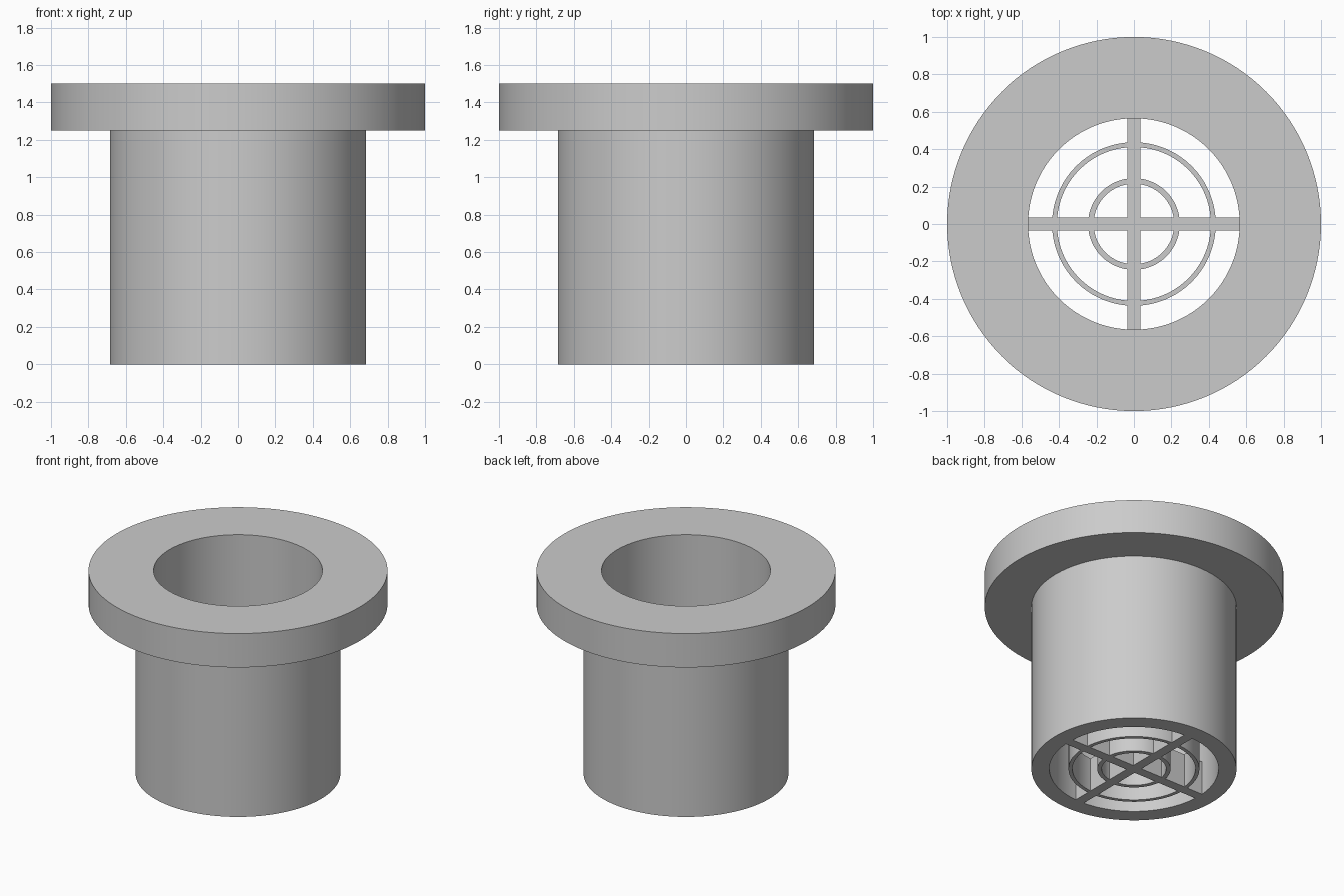
import bpy, bmesh, math

cube = bpy.data.objects.get("Cube")
if cube:
    bpy.data.objects.remove(cube, do_unlink=True)

SEGMENTS = 128
HOLE = 0.565          # bore radius
GRATE_H = 0.25        # depth of the strainer grate

grey = bpy.data.materials.new("light grey")
grey.use_nodes = True
grey.diffuse_color = (0.6, 0.6, 0.6, 1)
grey.node_tree.nodes["Principled BSDF"].inputs["Base Color"].default_value = (0.6, 0.6, 0.6, 1)


def finish(name, bm):
    """Turn a bmesh into a smooth-by-angle object with the grey material."""
    bmesh.ops.recalc_face_normals(bm, faces=bm.faces)
    mesh = bpy.data.meshes.new(name)
    bm.to_mesh(mesh)
    bm.free()
    mesh.materials.append(grey)
    obj = bpy.data.objects.new(name, mesh)
    bpy.context.collection.objects.link(obj)
    shade(obj)
    return obj


def shade(obj):
    bpy.ops.object.select_all(action='DESELECT')
    obj.select_set(True)
    bpy.context.view_layer.objects.active = obj
    bpy.ops.object.shade_smooth_by_angle(angle=math.radians(30))


def lathe(name, profile):
    """Revolve a closed (radius, z) profile around the z axis."""
    bm = bmesh.new()
    verts = [bm.verts.new((r, 0, z)) for r, z in profile]
    edges = [bm.edges.new((v, verts[i - 1])) for i, v in enumerate(verts)]
    bmesh.ops.spin(bm, geom=verts + edges, cent=(0, 0, 0), axis=(0, 0, 1),
                   angle=math.tau, steps=SEGMENTS, use_merge=True)
    bmesh.ops.remove_doubles(bm, verts=bm.verts, dist=1e-5)
    return finish(name, bm)


def ring(name, inner, outer):
    return lathe(name, [(inner, 0), (outer, 0), (outer, GRATE_H), (inner, GRATE_H)])


def cross(name, reach, half):
    """Extrude a plus-shaped outline made by turning one arm four times."""
    bm = bmesh.new()
    outline = []
    for k in range(4):
        c, s = round(math.cos(k * math.pi / 2)), round(math.sin(k * math.pi / 2))
        for x, y in ((reach, -half), (reach, half), (half, half)):
            outline.append(bm.verts.new((x * c - y * s, x * s + y * c, 0)))
    face = bm.faces.new(outline)
    top = bmesh.ops.extrude_face_region(bm, geom=[face])["geom"]
    bmesh.ops.translate(bm, vec=(0, 0, GRATE_H),
                        verts=[g for g in top if isinstance(g, bmesh.types.BMVert)])
    return finish(name, bm)


# Tube with a wide flange at the top
lathe("flanged_tube", [(HOLE, 0), (0.685, 0), (0.685, 1.25), (1, 1.25), (1, 1.5), (HOLE, 1.5)])

# Strainer grate at the bottom: cross bars joined with two concentric rings
grate = cross("strainer_grate", HOLE + 0.004, 0.035)
rings = [ring("inner_ring", 0.215, 0.245), ring("outer_ring", 0.411, 0.437)]
for part in rings:
    mod = grate.modifiers.new("join " + part.name, 'BOOLEAN')
    mod.operation = 'UNION'
    mod.solver = 'EXACT'
    mod.object = part
    bpy.context.view_layer.objects.active = grate
    bpy.ops.object.modifier_apply(modifier=mod.name)
    bpy.data.objects.remove(part, do_unlink=True)
shade(grate)
